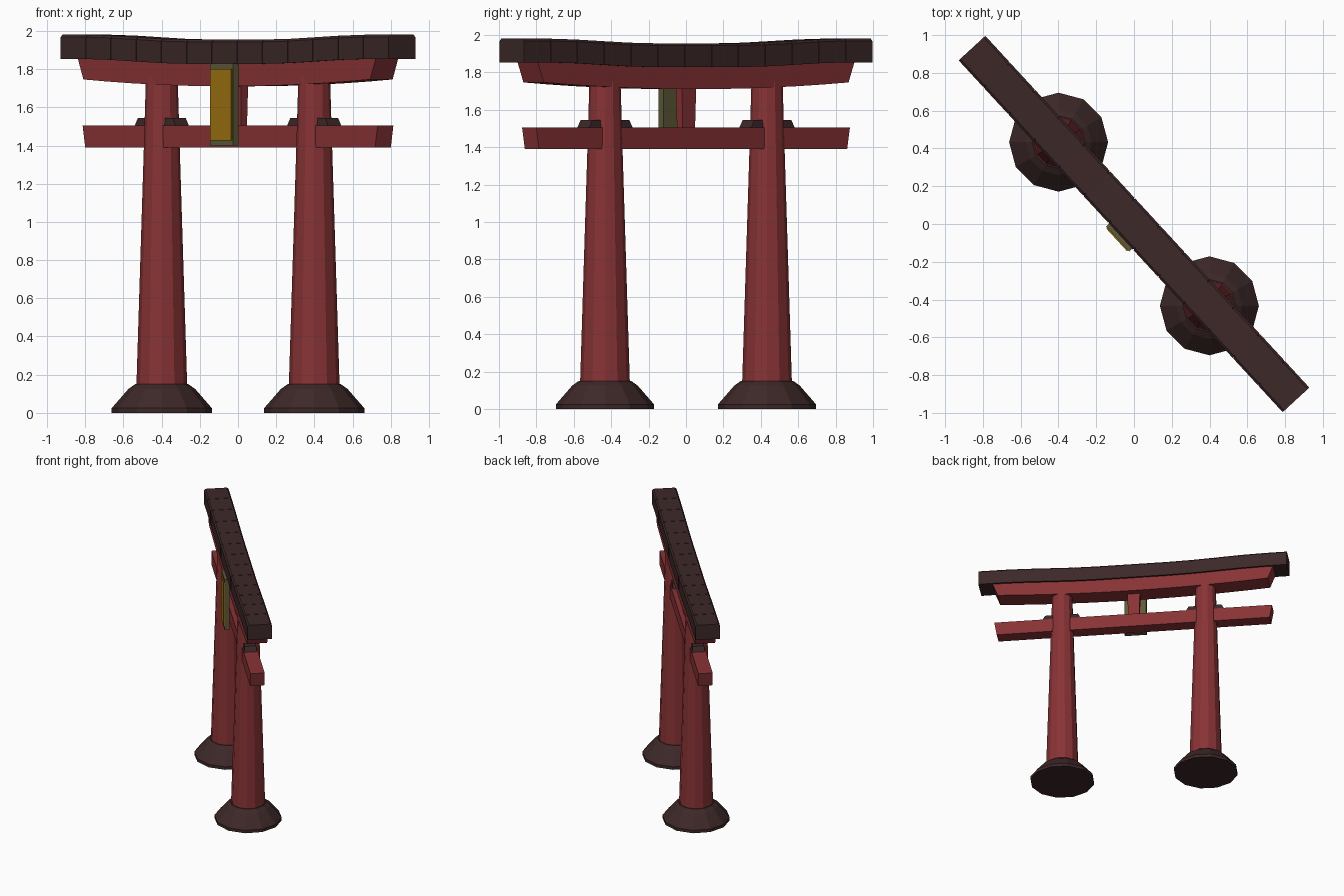
import bpy, bmesh, math

if "Cube" in bpy.data.objects:
    bpy.data.objects.remove(bpy.data.objects["Cube"])

ANGLE = math.radians(-47.35)   # gate stands diagonally; built along local x


def material(name, rgb):
    m = bpy.data.materials.new(name)
    m.diffuse_color = (*rgb, 1)
    m.use_nodes = True
    m.node_tree.nodes["Principled BSDF"].inputs["Base Color"].default_value = m.diffuse_color
    return m


RED = material("vermilion red", (0.25, 0.033, 0.036))
DARK = material("dark brown", (0.047, 0.021, 0.021))
GOLD = material("gold", (0.34, 0.165, 0.005))
OLIVE = material("olive frame", (0.115, 0.102, 0.04))


def loft(name, rings, mat):
    """Skin equal-length rings of local points and cap both ends."""
    bm = bmesh.new()
    vs = [[bm.verts.new(p) for p in r] for r in rings]
    n = len(rings[0])
    for a, b in zip(vs, vs[1:]):
        for i in range(n):
            j = (i + 1) % n
            bm.faces.new((a[i], a[j], b[j], b[i]))
    bm.faces.new(vs[0])
    bm.faces.new(vs[-1])
    bmesh.ops.recalc_face_normals(bm, faces=bm.faces[:])
    me = bpy.data.meshes.new(name)
    bm.to_mesh(me)
    bm.free()
    me.materials.append(mat)
    ob = bpy.data.objects.new(name, me)
    ob.rotation_euler.z = ANGLE
    bpy.context.collection.objects.link(ob)
    return ob


def lathe(name, cx, profile, mat, sides=12):
    rings = [[(cx + r * math.cos(-ANGLE + math.tau * i / sides),
               r * math.sin(-ANGLE + math.tau * i / sides), z)
              for i in range(sides)] for r, z in profile]
    return loft(name, rings, mat)


def block(name, cx, cy, levels, mat):
    """Tapered box; levels are (half x, half y, z)."""
    return loft(name, [[(cx - a, cy - b, z), (cx + a, cy - b, z),
                        (cx + a, cy + b, z), (cx - a, cy + b, z)]
                       for a, b, z in levels], mat)


def rise(u):
    """Upward sweep of the roof towards its ends."""
    t = min(max((abs(u) - 0.3) / 0.8, 0), 1)
    return 0.025 * t * t * (3 - 2 * t)


# pillars, stone-like footings and wedges
for side, s in (("left", -1), ("right", 1)):
    x = 0.589 * s
    lathe(side + "_footing", x, [(0.262, 0), (0.262, 0.025), (0.175, 0.125), (0.14, 0.15)], DARK)
    lathe(side + "_pillar", x, [(0.133, 0.14), (0.094, 1.39), (0.083, 1.76)], RED)
    block(side + "_wedge", x, 0, [(0.16, 0.048, 1.5), (0.135, 0.045, 1.545)], DARK)

# lower tie beam with slanted ends
block("tie_beam", 0, 0, [(1.12, 0.056, 1.39), (1.14, 0.056, 1.505)], RED)

# curved upper beam, ends slanted outward
rings = []
for i in range(13):
    t = -1 + i / 6
    lo, hi = 1.71 + 0.036 * t * t, 1.84 + rise(1.15 * t)
    rings.append([(1.108 * t, -0.08, lo), (1.108 * t, 0.08, lo),
                  (1.155 * t, 0.08, hi), (1.155 * t, -0.08, hi)])
loft("upper_beam", rings, RED)


# roof: continuous core plus a row of bevelled tiles
def section(u, inset=0.0):
    w, b, t = 0.096 - inset, 1.828 + rise(u) + inset, 1.955 + rise(u) - inset
    c = 0.012
    return [(u, -w, b), (u, w, b), (u, w, t - c), (u, w - c, t),
            (u, c - w, t), (u, -w, t - c)]


COUNT, HALF = 13, 1.268
edges = [-HALF + 2 * HALF * i / COUNT for i in range(COUNT + 1)]
core = [edges[0] + 0.01] + edges[1:-1] + [edges[-1] - 0.01]
loft("roof_core", [section(u, 0.005) for u in core], DARK)
for i, (a, b) in enumerate(zip(edges, edges[1:])):
    loft(f"roof_tile_{i + 1}", [section(a + 0.002), section(b - 0.002)], DARK)

# centre strut and hanging plaque
block("centre_strut", 0, 0, [(0.045, 0.022, 1.49), (0.052, 0.025, 1.74)], RED)
block("plaque_frame", 0, -0.099, [(0.09, 0.019, 1.4), (0.09, 0.019, 1.83)], OLIVE)
block("plaque_panel", 0, -0.12, [(0.08, 0.0045, 1.425), (0.08, 0.0045, 1.80)], GOLD)
